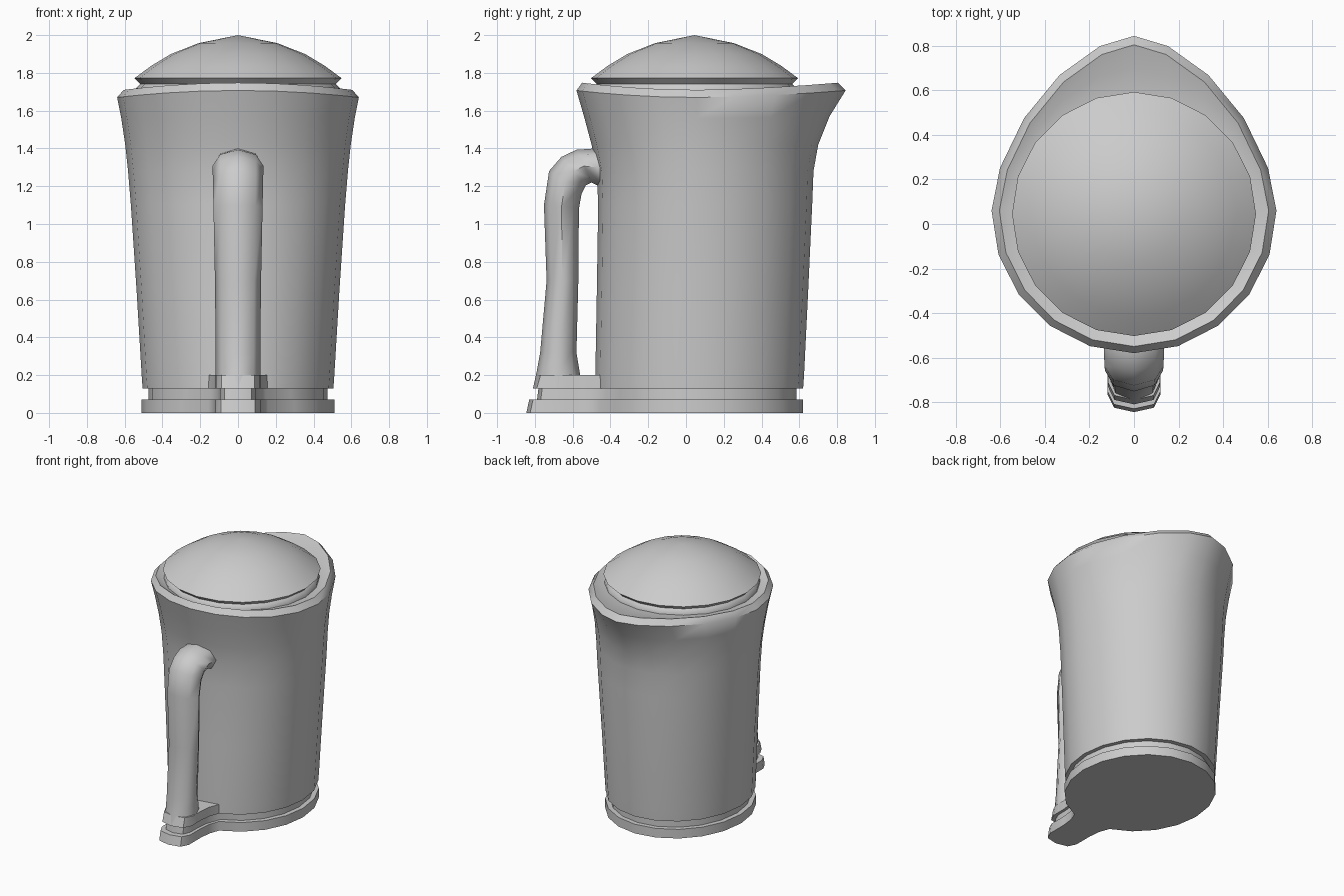
import bpy, bmesh, math

if "Cube" in bpy.data.objects:
    bpy.data.objects.remove(bpy.data.objects["Cube"])

N = 20


def loft(name, rings, smooth=50):
    """Skin a stack of equal-length closed rings and cap both ends."""
    bm = bmesh.new()
    vs = [[bm.verts.new(p) for p in r] for r in rings]
    n = len(rings[0])
    for a, b in zip(vs, vs[1:]):
        for i in range(n):
            j = (i + 1) % n
            bm.faces.new((a[i], a[j], b[j], b[i]))
    bm.faces.new(vs[0])
    bm.faces.new(vs[-1])
    bmesh.ops.remove_doubles(bm, verts=bm.verts, dist=0.0005)
    bmesh.ops.recalc_face_normals(bm, faces=bm.faces)
    me = bpy.data.meshes.new(name)
    bm.to_mesh(me)
    bm.free()
    ob = bpy.data.objects.new(name, me)
    bpy.context.collection.objects.link(ob)
    bpy.ops.object.select_all(action='DESELECT')
    ob.select_set(True)
    bpy.context.view_layer.objects.active = ob
    bpy.ops.object.shade_smooth_by_angle(angle=math.radians(smooth))
    return ob


def ring(z, rx, yb, yf, spout=0.0, lift=0.0, cy=0.06):
    """Oval with separate back/front reach; spout pinches the +y side to a lip."""
    pts = []
    for i in range(N):
        a = 2 * math.pi * i / N
        c, s = math.cos(a), math.sin(a)
        x, y = c, s
        if s > 0:
            x = math.copysign(abs(c) ** (1 + 0.22 * spout), c)
            y = s ** (1 + 0.2 * spout)
        pts.append((rx * x, cy + y * (yf - cy if s > 0 else cy - yb), z + lift * s * s))
    return pts


# Jug body, flaring to the pouring lip, then over the rim to the lid seat
loft("jug_body", [
    ring(0.13, 0.505, -0.48, 0.62),
    ring(0.20, 0.51, -0.48, 0.625),
    ring(0.65, 0.537, -0.472, 0.647),
    ring(1.10, 0.567, -0.465, 0.668),
    ring(1.28, 0.582, -0.472, 0.675, 0.1),
    ring(1.42, 0.597, -0.50, 0.70, 0.3),
    ring(1.56, 0.618, -0.54, 0.76, 0.6, 0.01),
    ring(1.67, 0.64, -0.58, 0.845, 1, 0.037),
    ring(1.71, 0.605, -0.55, 0.805, 1, 0.038),
    ring(1.70, 0.57, -0.51, 0.70, 0.6, 0.02),
    ring(1.70, 0.52, -0.47, 0.56, 0, 0, 0.045),
])

# Domed lid with a pinched neck
loft("lid", [ring(z, r, 0.045 - r, 0.045 + r, cy=0.045) for r, z in [
    (0.54, 1.69), (0.54, 1.72), (0.517, 1.742), (0.548, 1.772), (0.46, 1.837),
    (0.355, 1.90), (0.21, 1.957), (0.0, 2.0)]])


def tongue(z, d, tip):
    """Base outline: oval with a tongue running back under the handle."""
    oval = ring(z, 0.51 - d, -0.48 + d, 0.62 - d)
    w = 0.12 - d * 0.7
    half = [(w + 0.01, -0.53), (w, -0.62), (w, tip + 0.08), (w * 0.75, tip + 0.02)]
    left = [(-x, y, z) for x, y in half]
    right = [(x, y, z) for x, y in reversed(half)]
    return oval[:15] + left + [(0, tip, z)] + right + oval[16:]


# Power base, recessed groove above it
loft("power_base", [tongue(0, 0, -0.845), tongue(0.07, 0, -0.83)])
loft("base_groove", [tongue(0.06, 0.035, -0.79), tongue(0.14, 0.035, -0.78)])

# Foot joining the handle to the jug
loft("handle_foot", [tongue(z, 0.004, t)[14:25] for z, t in [(0.13, -0.81), (0.2, -0.79)]])


def section(outer, inner, w):
    """Eight-sided handle section between an outer and an inner (y, z) point."""
    pts = []
    for i in range(8):
        a = math.pi * i / 4
        k = (1 + math.cos(a)) / 2
        pts.append((w * math.sin(a),
                    inner[0] + (outer[0] - inner[0]) * k,
                    inner[1] + (outer[1] - inner[1]) * k))
    return pts


# Handle: rises from the foot and bends into the jug
loft("handle", [section(*s) for s in [
    ((-0.81, 0.13), (-0.54, 0.13), 0.118),
    ((-0.79, 0.22), (-0.56, 0.20), 0.118),
    ((-0.772, 0.32), (-0.58, 0.32), 0.118),
    ((-0.738, 0.70), (-0.57, 0.70), 0.122),
    ((-0.752, 1.10), (-0.567, 1.08), 0.13),
    ((-0.725, 1.28), (-0.553, 1.16), 0.133),
    ((-0.66, 1.355), (-0.53, 1.205), 0.134),
    ((-0.58, 1.393), (-0.50, 1.22), 0.135),
    ((-0.48, 1.40), (-0.46, 1.20), 0.135),
    ((-0.40, 1.40), (-0.40, 1.20), 0.135),
]], 60)
